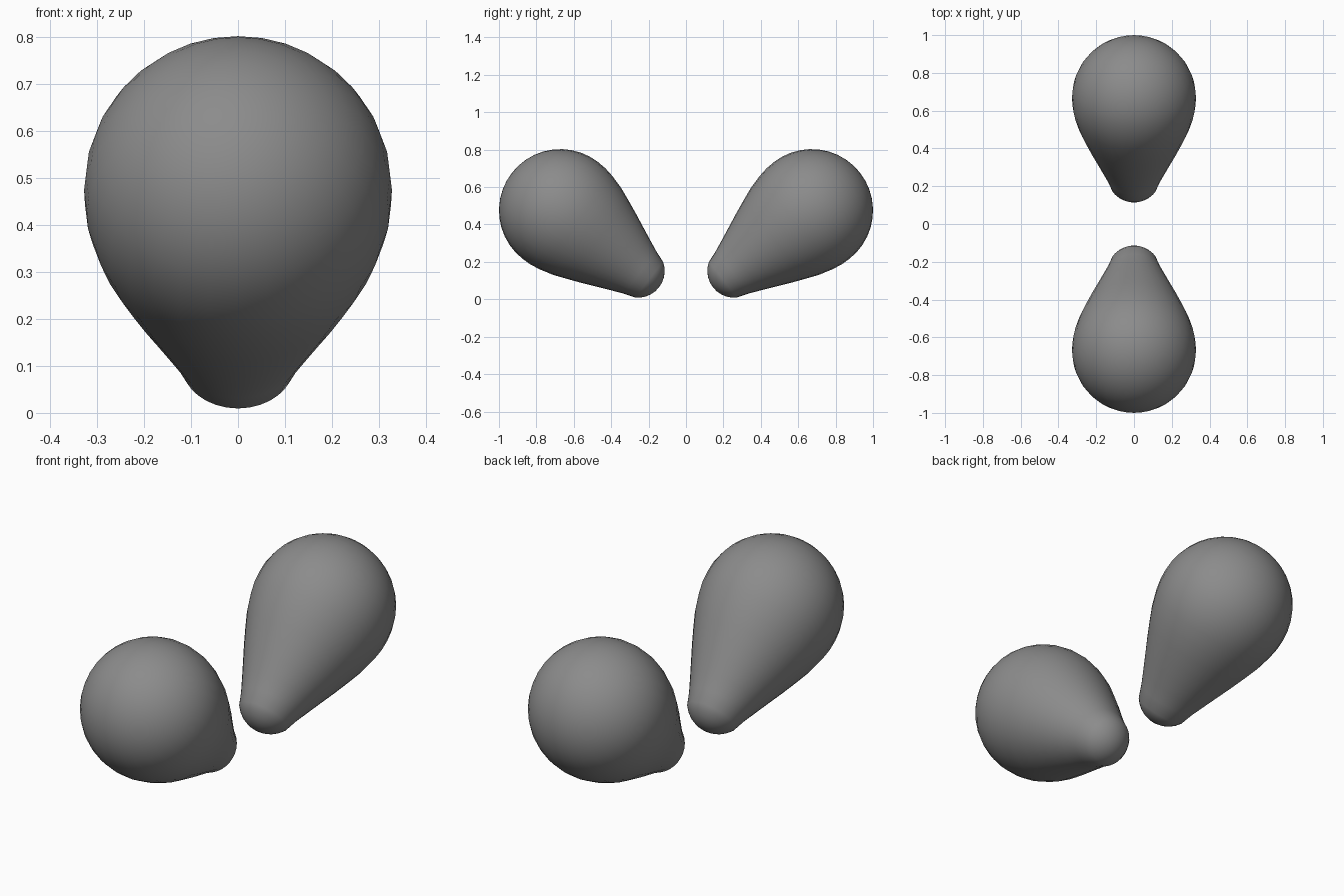
import bpy
import bmesh
import math
from mathutils import Matrix, Vector

cube = bpy.data.objects.get("Cube")
if cube:
    bpy.data.objects.remove(cube, do_unlink=True)

# One grey finish for both bulbs
grey = bpy.data.materials.new("mid_grey")
grey.use_nodes = True
colour = (0.26, 0.26, 0.26, 1)
grey.diffuse_color = colour
grey.node_tree.nodes["Principled BSDF"].inputs["Base Color"].default_value = colour

SEGMENTS = 32
BALL_R = 0.328
BALL_S = 0.602    # ball centre, measured along the axis from the neck rim
TIP_R, TIP_DEPTH = 0.121, 0.067


def bulb_profile():
    """Radius and axial position from the tip pole to the ball pole."""
    # Shallow rounded tip
    cap_r = (TIP_R**2 + TIP_DEPTH**2) / (2 * TIP_DEPTH)
    cap_angle = math.asin(TIP_R / cap_r)
    points = []
    for i in range(6):
        a = cap_angle * i / 5
        points.append((cap_r * math.sin(a), cap_r * (1 - math.cos(a)) - TIP_DEPTH))
    # Tapered neck swelling into the ball
    points += [(0.143, 0.063), (0.172, 0.13), (0.204, 0.203), (0.236, 0.275),
               (0.266, 0.347), (0.295, 0.42), (0.316, 0.495), (0.326, 0.55)]
    # Round end
    for i in range(11):
        a = math.pi / 2 * i / 10
        points.append((BALL_R * math.cos(a), BALL_S + BALL_R * math.sin(a)))
    return points


def make_bulb(name, side):
    bm = bmesh.new()
    verts = [bm.verts.new((r, 0, s)) for r, s in bulb_profile()]
    edges = [bm.edges.new(pair) for pair in zip(verts, verts[1:])]
    bmesh.ops.spin(bm, geom=verts + edges, cent=(0, 0, 0), axis=(0, 0, 1),
                   angle=math.tau, steps=SEGMENTS, use_duplicate=False)
    bmesh.ops.remove_doubles(bm, verts=bm.verts, dist=0.0005)
    # Lean the axis outwards and up from the neck rim
    direction = Vector((0, side * 0.475, 0.37))
    turn = Vector((0, 0, 1)).rotation_difference(direction).to_matrix().to_4x4()
    bm.transform(Matrix.Translation((0, side * 0.197, 0.105)) @ turn)
    bmesh.ops.recalc_face_normals(bm, faces=bm.faces)
    for face in bm.faces:
        face.smooth = True
    mesh = bpy.data.meshes.new(name)
    bm.to_mesh(mesh)
    bm.free()
    mesh.materials.append(grey)
    bpy.context.collection.objects.link(bpy.data.objects.new(name, mesh))


make_bulb("front_bulb", -1)
make_bulb("back_bulb", 1)
